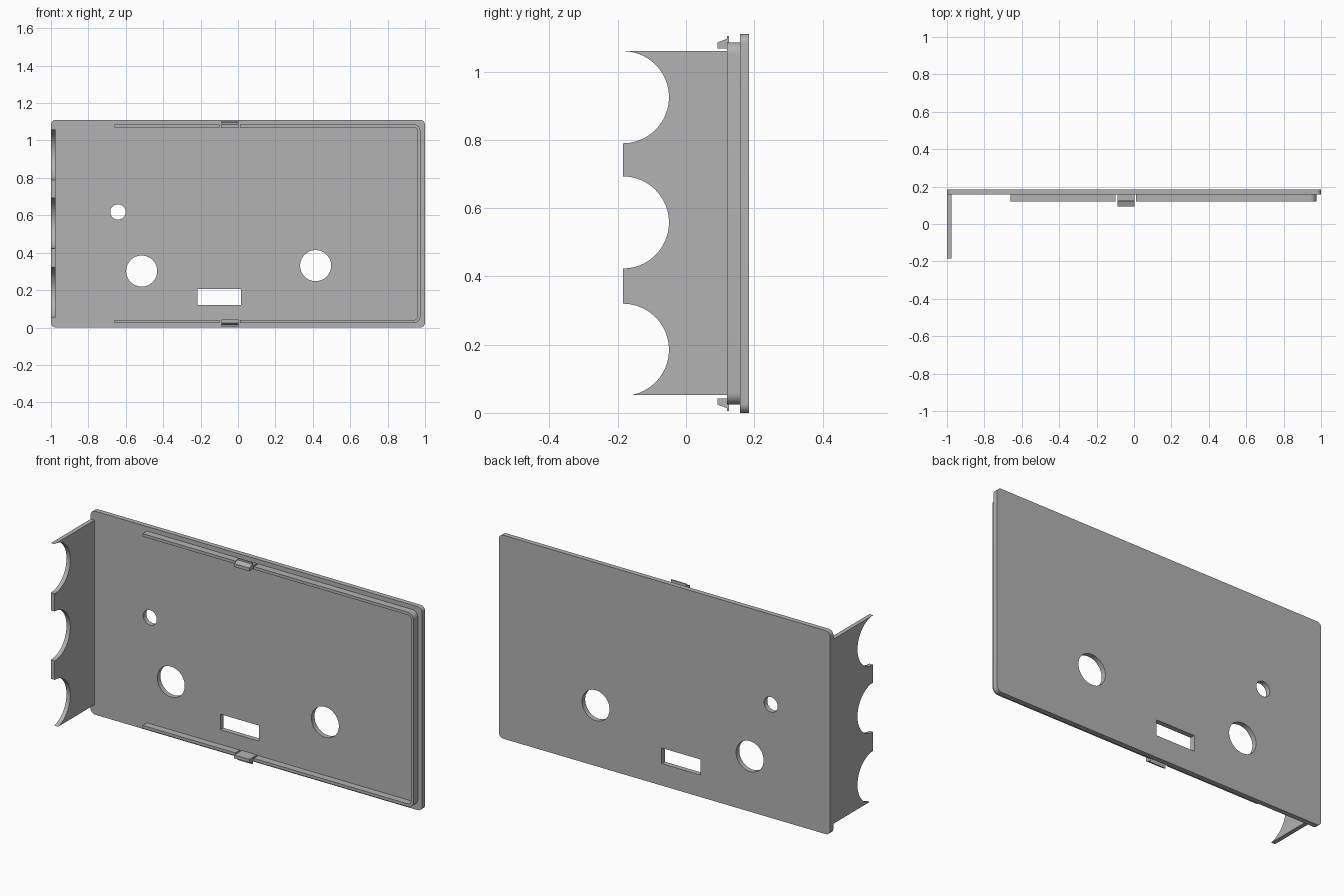
import bpy
from math import cos, sin, pi, radians
from mathutils import Matrix

HEIGHT = 1.11          # panel height
BACK, INNER = 0.185, 0.158   # panel outer and inner faces (y)

if "Cube" in bpy.data.objects:
    bpy.data.objects.remove(bpy.data.objects["Cube"], do_unlink=True)

# Single grey plastic
GREY = (0.45, 0.45, 0.45, 1)
plastic = bpy.data.materials.new("grey_plastic")
plastic.use_nodes = True
plastic.diffuse_color = GREY
plastic.node_tree.nodes["Principled BSDF"].inputs["Base Color"].default_value = GREY


def arc(cx, cy, r, start, end, steps):
    """Points on an arc, angles in degrees."""
    angles = [radians(start + (end - start) * i / steps) for i in range(steps + 1)]
    return [(cx + r * cos(a), cy + r * sin(a)) for a in angles]


def circle(cx, cy, r, steps=64):
    return arc(cx, cy, r, 0, 360, steps)[:-1]


def rect(x0, x1, y0, y1):
    return [(x0, y0), (x1, y0), (x1, y1), (x0, y1)]


def rounded_rect(x0, x1, y0, y1, r):
    return (arc(x1 - r, y1 - r, r, 0, 90, 8) + arc(x0 + r, y1 - r, r, 90, 180, 8)
            + arc(x0 + r, y0 + r, r, 180, 270, 8) + arc(x1 - r, y0 + r, r, 270, 360, 8))


def extrude(name, loops, start, end, axis):
    """Fill an outline (with holes) and extrude it along y (xz outline) or x (yz outline)."""
    curve = bpy.data.curves.new(name, "CURVE")
    curve.dimensions, curve.fill_mode = "2D", "BOTH"
    curve.extrude = (end - start) / 2
    for loop in loops:
        spline = curve.splines.new("POLY")
        spline.points.add(len(loop) - 1)
        spline.use_cyclic_u = True
        for point, (u, v) in zip(spline.points, loop):
            point.co = (u, v, 0, 1)
    helper = bpy.data.objects.new(name + "_outline", curve)
    bpy.context.collection.objects.link(helper)
    mesh = bpy.data.meshes.new_from_object(
        helper.evaluated_get(bpy.context.evaluated_depsgraph_get()))
    bpy.data.objects.remove(helper, do_unlink=True)

    mid = (start + end) / 2
    if axis == "y":
        turn = Matrix(((1, 0, 0, 0), (0, 0, -1, mid), (0, 1, 0, 0), (0, 0, 0, 1)))
    else:
        turn = Matrix(((0, 0, 1, mid), (1, 0, 0, 0), (0, 1, 0, 0), (0, 0, 0, 1)))
    mesh.transform(turn)
    mesh.name = name
    mesh.materials.clear()
    mesh.materials.append(plastic)
    obj = bpy.data.objects.new(name, mesh)
    bpy.context.collection.objects.link(obj)

    # Weld the caps to the walls, then smooth only the round walls
    bpy.ops.object.select_all(action="DESELECT")
    obj.select_set(True)
    bpy.context.view_layer.objects.active = obj
    bpy.ops.object.mode_set(mode="EDIT")
    bpy.ops.mesh.select_all(action="SELECT")
    bpy.ops.mesh.remove_doubles(threshold=0.0002)
    bpy.ops.mesh.dissolve_limited(angle_limit=radians(0.5))
    bpy.ops.mesh.normals_make_consistent(inside=False)
    bpy.ops.object.mode_set(mode="OBJECT")
    bpy.ops.object.shade_smooth_by_angle(angle=radians(30))
    return obj


# Panel with three round holes and a slot
extrude("panel", [
    rounded_rect(-1, 1, 0, HEIGHT, 0.027),
    circle(-0.642, 0.618, 0.041),
    circle(-0.515, 0.302, 0.083),
    circle(0.415, 0.331, 0.083),
    rect(-0.217, 0.017, 0.12, 0.205),
], INNER, BACK, "y")

# Side flange with three round scallops in its front edge
FRONT, R, LOW, HIGH = -BACK, 0.135, 0.053, 1.06
lowest = [p for p in arc(FRONT, 0.185, R, -90, 90, 40) if p[1] > LOW]
outline = [(INNER, HIGH), (INNER, LOW), (-0.155, LOW)] + lowest
for centre in (0.558, 0.925):
    outline += arc(FRONT, centre, R, -90, 90, 40)
extrude("side_flange", [outline], -1, -0.977, "x")

# Locating rim: two straight rails and a rounded bracket round the far end
RIM, WALL, EDGE, CORNER = 0.12, 0.016, 0.024, 0.035
for name, z in (("lower_rail", EDGE), ("upper_rail", HEIGHT - EDGE - WALL)):
    extrude(name, [rect(-0.66, -0.1, z, z + WALL)], RIM, INNER, "y")


def bracket_side(inset):
    """Lower corner to upper corner of the bracket, offset inward."""
    r, x = CORNER - inset, 0.975 - CORNER
    return ([(0.01, EDGE + inset)] + arc(x, EDGE + CORNER, r, -90, 0, 8)
            + arc(x, HEIGHT - EDGE - CORNER, r, 0, 90, 8)
            + [(0.01, HEIGHT - EDGE - inset)])


extrude("end_rim", [bracket_side(0) + bracket_side(WALL)[::-1]], RIM, INNER, "y")

# Snap clips, mirrored top and bottom
clip = [(INNER, 1.068), (0.093, 1.068), (0.093, 1.086), (0.12, 1.096),
        (0.12, 1.105), (0.126, 1.105), (0.126, 1.086), (INNER, 1.086)]
extrude("upper_clip", [clip], -0.088, 0.003, "x")
extrude("lower_clip", [[(y, HEIGHT - z) for y, z in clip]], -0.088, 0.003, "x")
